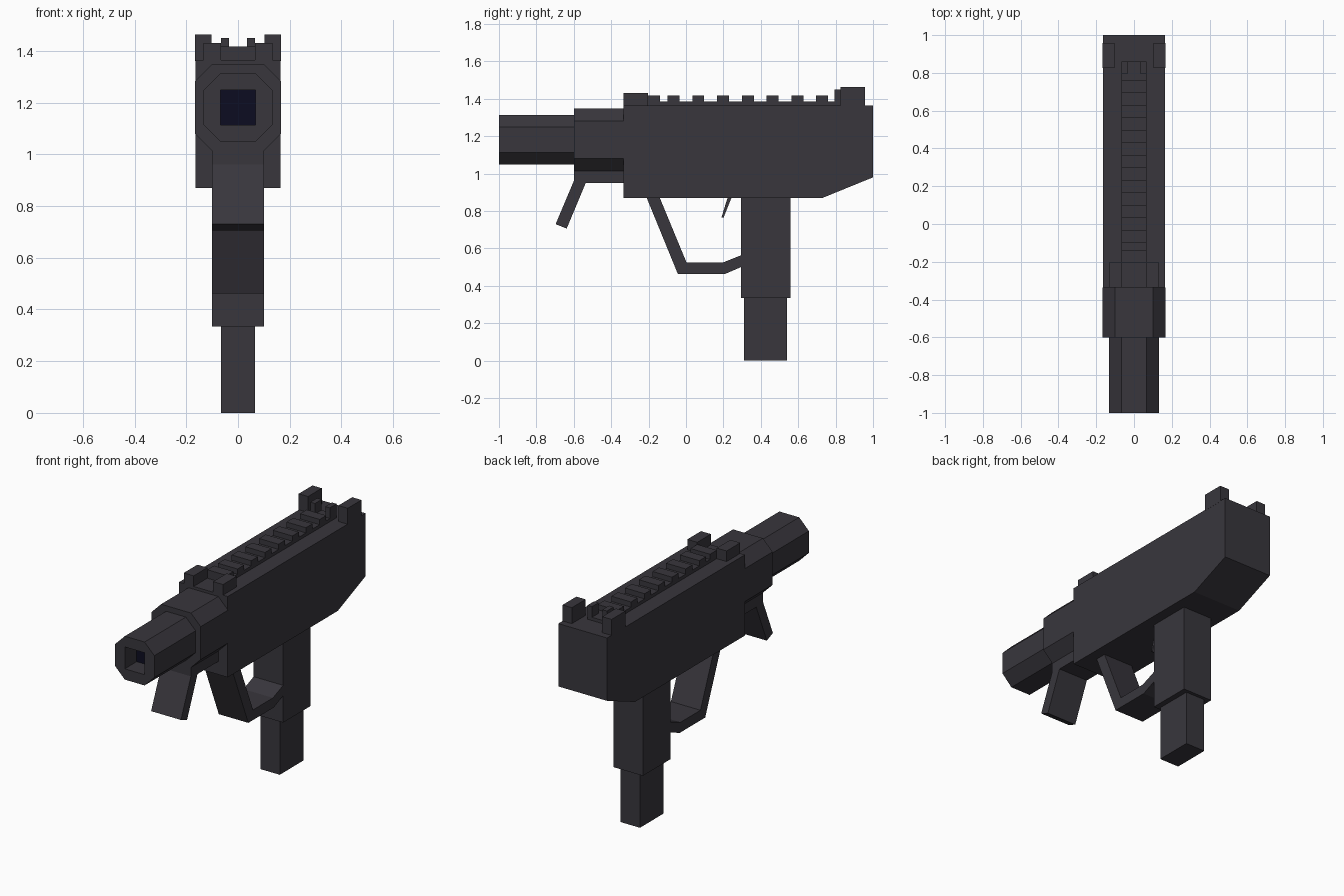
import bpy, bmesh
from mathutils import Vector

if "Cube" in bpy.data.objects:
    bpy.data.objects.remove(bpy.data.objects["Cube"])


def material(name, rgb):
    m = bpy.data.materials.new(name)
    m.diffuse_color = (*rgb, 1)
    m.use_nodes = True
    m.node_tree.nodes["Principled BSDF"].inputs["Base Color"].default_value = m.diffuse_color
    return m


GREY = material("dark grey", (0.040, 0.037, 0.046))
NAVY = material("bore navy", (0.0035, 0.0035, 0.015))


def prism(name, points, offset, mat=GREY):
    """Extrude a closed 3D outline along an offset vector."""
    bm = bmesh.new()
    face = bm.faces.new([bm.verts.new(p) for p in points])
    ext = bmesh.ops.extrude_face_region(bm, geom=[face])
    moved = [v for v in ext["geom"] if isinstance(v, bmesh.types.BMVert)]
    bmesh.ops.translate(bm, verts=moved, vec=Vector(offset))
    if not any(len(f.verts) == len(points) and all(v in face.verts for v in f.verts)
               for f in bm.faces):
        bm.faces.new(list(face.verts))
    bmesh.ops.recalc_face_normals(bm, faces=bm.faces)
    mesh = bpy.data.meshes.new(name)
    bm.to_mesh(mesh)
    bm.free()
    mesh.materials.append(mat)
    ob = bpy.data.objects.new(name, mesh)
    bpy.context.collection.objects.link(ob)
    return ob


def side_profile(name, yz, half_width):
    return prism(name, [(-half_width, y, z) for y, z in yz], (2 * half_width, 0, 0))


def box(name, x, y, z, mat=GREY):
    pts = [(x[0], y[0], z[0]), (x[1], y[0], z[0]), (x[1], y[0], z[1]), (x[0], y[0], z[1])]
    return prism(name, pts, (0, y[1] - y[0], 0), mat)


def octagon(name, half, flat, zc, y0, y1):
    xz = [(flat, half), (half, flat), (half, -flat), (flat, -half),
          (-flat, -half), (-half, -flat), (-half, flat), (-flat, half)]
    return prism(name, [(x, y0, zc + z) for x, z in xz], (0, y1 - y0, 0))


# Receiver with sloped rear underside
side_profile("receiver", [(-0.335, 0.87), (0.73, 0.87), (1.0, 0.98),
                          (1.0, 1.365), (-0.335, 1.365)], 0.165)

# Barrel with square bore, and barrel shroud
AXIS = 1.181
octagon("barrel_shroud", 0.167, 0.101, AXIS, -0.6, -0.335)
barrel = octagon("barrel", 0.133, 0.067, AXIS, -1.0, -0.6)
cutter = box("bore_cutter", (-0.067, 0.067), (-1.1, -0.88), (AXIS - 0.067, AXIS + 0.067))
cutter.hide_render = True
mod = barrel.modifiers.new("bore", "BOOLEAN")
mod.object = cutter
mod.solver = "EXACT"
bpy.context.view_layer.update()
graph = bpy.context.evaluated_depsgraph_get()
cut_mesh = bpy.data.meshes.new_from_object(barrel.evaluated_get(graph))
barrel.modifiers.clear()
barrel.data = cut_mesh
bpy.data.objects.remove(cutter)
box("bore_end", (-0.067, 0.067), (-0.885, -0.879), (AXIS - 0.067, AXIS + 0.067), NAVY)

# Slanted foregrip with its mount under the shroud
side_profile("foregrip", [(-0.335, 1.015), (-0.335, 0.95), (-0.536, 0.95), (-0.638, 0.706),
                          (-0.697, 0.73), (-0.6, 0.96), (-0.6, 1.015)], 0.101)

# Grip, magazine, trigger guard and trigger
box("grip", (-0.1, 0.1), (0.294, 0.56), (0.335, 0.87))
box("magazine", (-0.066, 0.066), (0.31, 0.54), (0, 0.335))
side_profile("trigger_guard", [(-0.21, 0.87), (-0.043, 0.462), (0.205, 0.462), (0.294, 0.50),
                               (0.294, 0.563), (0.196, 0.524), (0.003, 0.524), (-0.14, 0.87)], 0.1)
side_profile("trigger", [(0.222, 0.87), (0.19, 0.767), (0.2, 0.763), (0.243, 0.87)], 0.033)

# Top rail with evenly spaced teeth
box("rail_base", (-0.066, 0.066), (-0.203, 0.86), (1.365, 1.385))
tooth_y = [(-0.203, -0.138)] + [(-0.099 + 0.1325 * i, -0.035 + 0.1325 * i) for i in range(7)]
for i, y in enumerate(tooth_y):
    box(f"rail_tooth_{i + 1}", (-0.066, 0.066), y, (1.385, 1.417))

# Paired sight posts
for side, s in (("left", -1), ("right", 1)):
    def post(name, x0, x1, y, z):
        box(f"{name}_{side}", sorted((s * x0, s * x1)), y, z)
    post("front_sight_post", 0.066, 0.133, (-0.335, -0.203), (1.365, 1.43))
    post("rear_sight_post", 0.103, 0.166, (0.825, 0.958), (1.36, 1.463))
    post("rear_notch_post", 0.035, 0.066, (0.795, 0.86), (1.385, 1.45))
